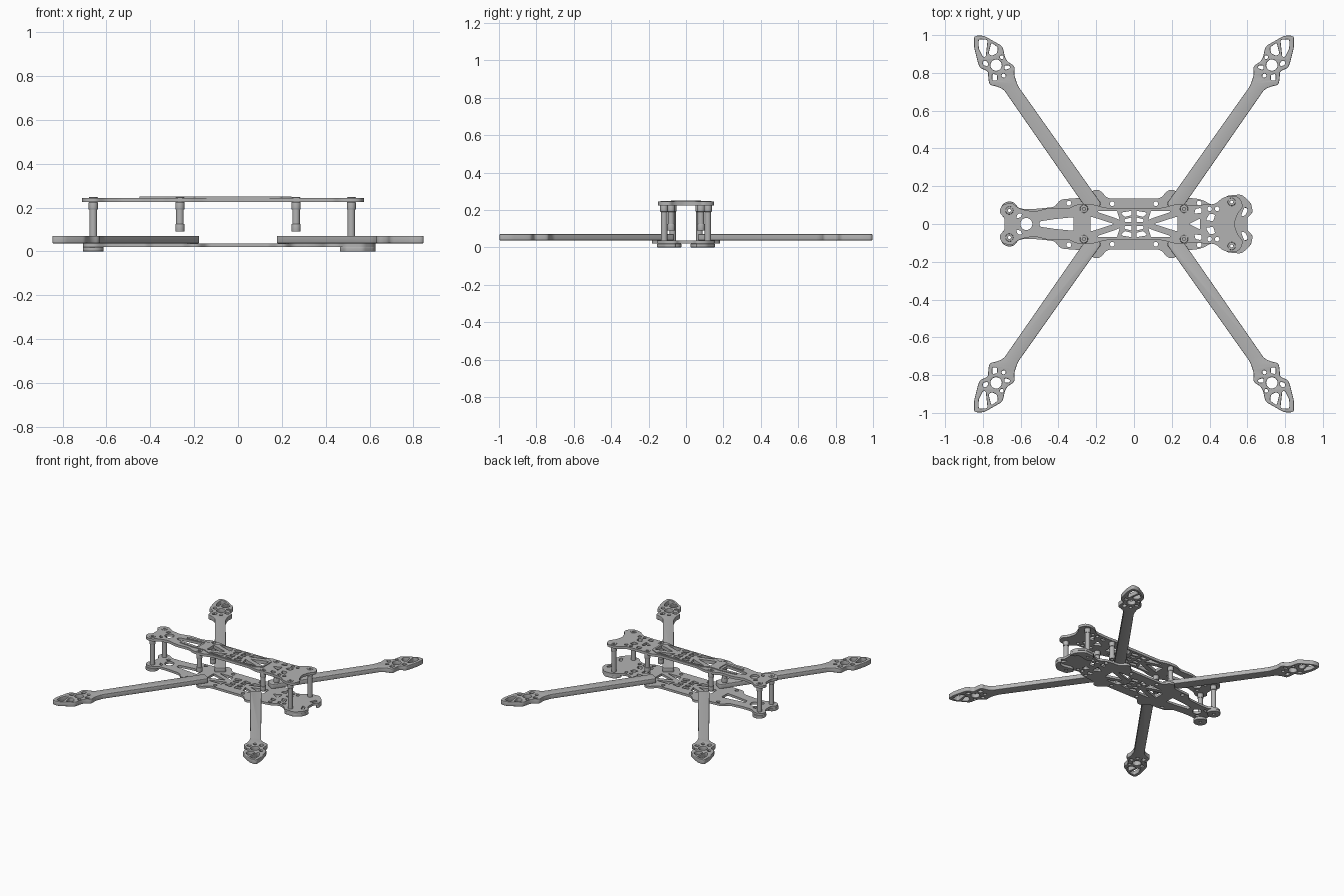
import bpy
import bmesh
from math import cos, sin, pi
from mathutils import Vector

if "Cube" in bpy.data.objects:
    bpy.data.objects.remove(bpy.data.objects["Cube"])

grey = bpy.data.materials.new("carbon_grey")
grey.use_nodes = True
GREY = (0.45, 0.45, 0.45, 1)
grey.diffuse_color = GREY
grey.node_tree.nodes["Principled BSDF"].inputs["Base Color"].default_value = GREY


def circle(x, y, r, n=20):
    return [(x + r * cos(2 * pi * i / n), y + r * sin(2 * pi * i / n)) for i in range(n)]


def rounded(pts, r):
    """Replace every corner by a short curve."""
    out = []
    for i, p in enumerate(pts):
        p, a, b = Vector(p), Vector(pts[i - 1]), Vector(pts[(i + 1) % len(pts)])
        s = p + (a - p).normalized() * min(r, (a - p).length * 0.45)
        e = p + (b - p).normalized() * min(r, (b - p).length * 0.45)
        for k in range(5):
            t = k / 4
            out.append(tuple(s * (1 - t) ** 2 + p * 2 * t * (1 - t) + e * t * t))
    return out


def flip(pts, sx, sy):
    return [(x * sx, y * sy) for x, y in pts]


def both_sides(half):
    """Close a half outline by mirroring it across the long axis."""
    return half + [(x, -y) for x, y in reversed(half) if y > 0]


def mirrored(loops):
    return [flip(l, 1, s) for l in loops for s in (1, -1)]


def plate(name, z0, z1, loops, bevel=0.0):
    """Flat part: first loop is the outline, the others are holes."""
    cu = bpy.data.curves.new(name, "CURVE")
    cu.dimensions = "2D"
    cu.fill_mode = "BOTH"
    cu.extrude = (z1 - z0) / 2 - bevel
    cu.bevel_depth = bevel
    cu.bevel_resolution = 2
    cu.offset = -bevel
    for loop in loops:
        sp = cu.splines.new("POLY")
        sp.points.add(len(loop) - 1)
        for pt, (x, y) in zip(sp.points, loop):
            pt.co = (x, y, 0, 1)
        sp.use_cyclic_u = True
    ob = bpy.data.objects.new(name, cu)
    bpy.context.collection.objects.link(ob)
    ob.location.z = (z0 + z1) / 2
    bpy.ops.object.select_all(action="DESELECT")
    ob.select_set(True)
    bpy.context.view_layer.objects.active = ob
    bpy.ops.object.convert(target="MESH")
    ob = bpy.context.view_layer.objects.active
    bm = bmesh.new()
    bm.from_mesh(ob.data)
    bmesh.ops.remove_doubles(bm, verts=bm.verts, dist=0.0002)
    bmesh.ops.recalc_face_normals(bm, faces=bm.faces)
    bm.to_mesh(ob.data)
    bm.free()
    ob.data.materials.clear()
    ob.data.materials.append(grey)
    bpy.ops.object.shade_smooth_by_angle(angle=0.6)
    return ob


# Lattice openings shared by the plates
quarter = [
    [(.012, .01), (.05, .01), (.05, .025), (.012, .035)],
    [(.012, .047), (.05, .037), (.07, .06), (.012, .07)],
    [(.075, .02), (.095, .03), (.19, .062), (.19, .07), (.09, .07)],
]
wedge = [(.105, 0), (.23, .04), (.23, -.04)]
lattice = [rounded(flip(q, sx, sy), .006) for q in quarter for sx in (1, -1) for sy in (1, -1)]
lattice += [rounded(flip(wedge, sx, 1), .008) for sx in (1, -1)]

# Standoff positions on one side
end_posts = [(-.66, .072), (.517, .117)]
mid_posts = [(-.265, .08), (.265, .08)]

tail_slot = rounded(both_sides([(-.5, .014), (-.42, .026), (-.32, .036)]), .01)
tail_holes = [circle(-.57, 0, .032), tail_slot]
tail_cuts = mirrored([rounded([(-.625, .03), (-.6, .035), (-.59, .055), (-.615, .055)], .008)])
nose_holes = mirrored([
    rounded([(.32, .055), (.36, .06), (.355, .085), (.325, .08)], .008),
    circle(.4, .08, .012), circle(.44, .08, .012),
    rounded([(.38, .02), (.42, .015), (.43, .05), (.4, .055)], .008),
])
nose_wedge = [rounded([(.29, 0), (.35, .03), (.35, -.03)], .008)]

# Top deck
top_outline = both_sides([
    (-.685, 0), (-.685, .035), (-.715, .06), (-.7, .1), (-.65, .115), (-.605, .08),
    (-.53, .065), (-.45, .085), (-.35, .08), (-.3, .105), (-.22, .105), (-.15, .085),
    (.15, .085), (.22, .105), (.32, .1), (.43, .105), (.47, .14), (.52, .152),
    (.56, .14), (.58, .09), (.55, .06), (.53, 0)])
post_holes = mirrored([circle(x, y, .021) for x, y in end_posts + mid_posts])
plate("top_deck", .225, .244,
      [rounded(top_outline, .02)] + lattice + tail_holes + tail_cuts + nose_holes
      + nose_wedge + post_holes)

# Thin raised layer on the top deck
raised = both_sides([(-.3, 0), (-.3, .04), (-.45, .03), (-.45, .05), (-.33, .06),
                     (-.24, .055), (-.19, .079), (.19, .079), (.245, .05), (.245, 0)])
plate("top_stiffener", .244, .25, [rounded(raised, .008)] + lattice)

# Bottom deck
bottom_outline = both_sides([
    (-.68, 0), (-.68, .035), (-.71, .06), (-.7, .1), (-.65, .112), (-.6, .08),
    (-.52, .08), (-.42, .09), (-.39, .13), (-.33, .135), (-.25, .14), (-.215, .182),
    (-.18, .18), (-.14, .135), (.14, .135), (.18, .18), (.215, .182), (.25, .14),
    (.33, .135), (.37, .125), (.41, .1), (.46, .115), (.49, .15), (.57, .157),
    (.62, .11), (.63, .06), (.6, .035), (.6, 0)])
bolts = mirrored([circle(x * s, y, .013) for x, y in ((.115, .107), (.345, .11)) for s in (1, -1)])
nose_ovals = mirrored([rounded([(.565, .04), (.59, .045), (.605, .08), (.585, .09)], .012)])
end_holes = mirrored([circle(x, y, .009) for x, y in end_posts])
plate("bottom_deck", .02, .037,
      [rounded(bottom_outline, .02)] + lattice + tail_holes + tail_cuts + nose_holes
      + nose_wedge + bolts + nose_ovals + end_holes)

# Feet under both ends
foot = rounded([(.46, .1), (.49, .15), (.57, .155), (.62, .11), (.63, .06),
                (.61, .05), (.6, .085), (.56, .09), (.49, .075)], .015)
for side, s in (("left", 1), ("right", -1)):
    x, y = end_posts[0]
    plate("tail_foot_" + side, 0, .02, [circle(x, y * s, .047, 32), circle(x, y * s, .009)], .003)
    x, y = end_posts[1]
    plate("nose_foot_" + side, 0, .02, [flip(foot, 1, s), circle(x, y * s, .009)], .002)

# Hollow standoffs with collars and socket screws
for s in (1, -1):
    for posts, base in ((end_posts, .037), (mid_posts, .09)):
        for x, y in posts:
            y *= s
            bore = circle(x, y, .009, 12)
            plate("standoff_body", base, .19, [circle(x, y, .0175, 24), bore])
            plate("standoff_collar", .19, .225, [circle(x, y, .021, 24), bore], .003)
            if base > .05:
                plate("standoff_lower_collar", base, base + .035, [circle(x, y, .021, 24), bore], .003)
            plate("screw_head", .225, .247, [circle(x, y, .0205, 24), circle(x, y, .009, 6)], .002)

# Arms with motor mounts, mirrored to four corners
arm_outline = rounded([
    (.171, .104), (.236, .058), (.69, .712), (.73, .73), (.765, .735), (.772, .775),
    (.772, .81), (.815, .825), (.825, .85), (.847, .935), (.847, .997), (.794, .997),
    (.695, .94), (.683, .88), (.665, .855), (.63, .836), (.635, .79), (.614, .73)], .018)
arm_holes = [
    circle(.73, .841, .03, 24),
    rounded([(.775, .975), (.822, .978), (.822, .93), (.8, .885), (.785, .885)], .01),
    rounded([(.72, .935), (.755, .96), (.77, .9), (.75, .89), (.725, .905)], .01),
    rounded([(.773, .835), (.797, .84), (.803, .862), (.775, .862)], .008),
    rounded([(.655, .825), (.685, .815), (.685, .84), (.66, .84)], .008),
    rounded([(.725, .76), (.75, .76), (.75, .795), (.725, .79)], .008),
    circle(.69, .785, .011, 14),
    circle(.7, .883, .01, 14),
]
for sx, lr in ((1, "left"), (-1, "right")):
    for sy, fb in ((-1, "front"), (1, "back")):
        plate(f"arm_{fb}_{lr}", .037, .071,
              [flip(l, sx, sy) for l in [arm_outline] + arm_holes], .004)
